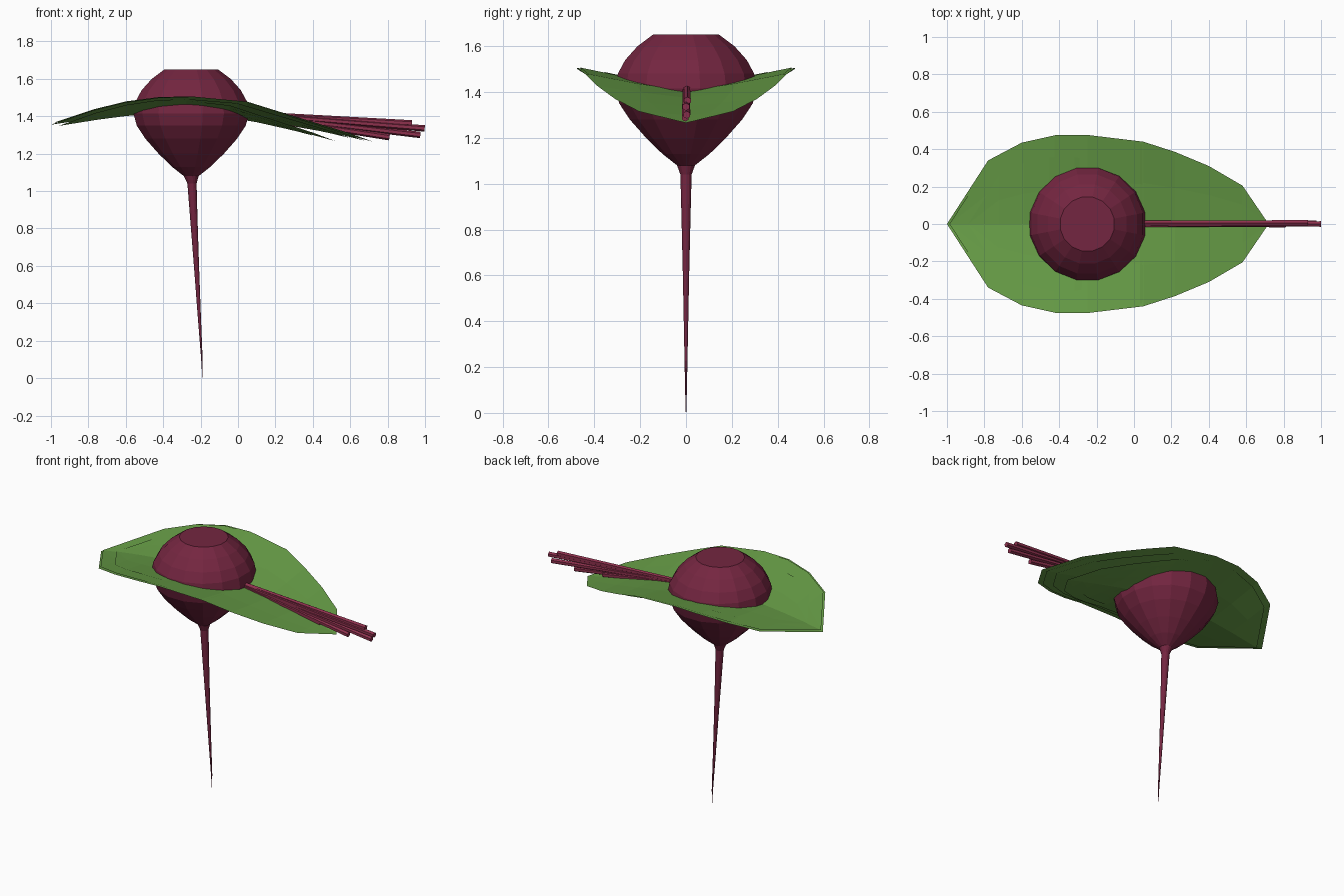
import bpy, bmesh, math
from mathutils import Vector

if "Cube" in bpy.data.objects:
    bpy.data.objects.remove(bpy.data.objects["Cube"])


def material(name, rgb):
    m = bpy.data.materials.new(name)
    m.diffuse_color = (*rgb, 1)
    m.use_nodes = True
    m.node_tree.nodes["Principled BSDF"].inputs["Base Color"].default_value = m.diffuse_color
    return m


beet_red = material("beet red", (0.175, 0.019, 0.052))
stem_red = material("stem red", (0.27, 0.03, 0.075))
leaf_green = material("leaf green", (0.135, 0.335, 0.062))


def finish(bm, name, mat):
    me = bpy.data.meshes.new(name)
    bm.to_mesh(me)
    bm.free()
    me.materials.append(mat)
    ob = bpy.data.objects.new(name, me)
    bpy.context.collection.objects.link(ob)
    return ob


# Loft rings along a list of (centre, radius) in the plane given by u, v
def loft(name, rings, sides, u, v, mat):
    bm = bmesh.new()
    loops = []
    for c, r in rings:
        loops.append([bm.verts.new(Vector(c) + r * (math.cos(a) * u + math.sin(a) * v))
                      for a in (2 * math.pi * (i + 0.5) / sides for i in range(sides))])
    for a, b in zip(loops, loops[1:]):
        for i in range(sides):
            j = (i + 1) % sides
            bm.faces.new((a[i], a[j], b[j], b[i]))
    bm.faces.new(loops[0][::-1])
    bm.faces.new(loops[-1])
    bmesh.ops.recalc_face_normals(bm, faces=bm.faces)
    return finish(bm, name, mat)


X, Y, Z = Vector((1, 0, 0)), Vector((0, 1, 0)), Vector((0, 0, 1))

# Bulb with its long bent tap root: (centre x, z, radius)
profile = [(-0.19, 0.0, 0.001), (-0.193, 0.1, 0.004), (-0.208, 0.35, 0.009),
           (-0.222, 0.6, 0.014), (-0.236, 0.85, 0.02), (-0.246, 1.04, 0.025),
           (-0.25, 1.08, 0.04), (-0.25, 1.13, 0.105), (-0.25, 1.2, 0.178),
           (-0.25, 1.28, 0.25), (-0.25, 1.35, 0.297), (-0.25, 1.415, 0.315),
           (-0.25, 1.48, 0.303), (-0.25, 1.54, 0.27), (-0.25, 1.6, 0.215),
           (-0.25, 1.65, 0.147)]
loft("bulb_and_root", [((x, 0, z), r) for x, z, r in profile], 16, X, Y, beet_red)

# Leaf stations: x, half width, midrib height, edge height
stations = [(-1.0, 0.0, 1.355, 1.355), (-0.78, 0.34, 1.388, 1.43),
            (-0.6, 0.435, 1.41, 1.475), (-0.42, 0.475, 1.418, 1.5),
            (-0.24, 0.475, 1.415, 1.505), (0.05, 0.44, 1.4, 1.478),
            (0.22, 0.385, 1.375, 1.425), (0.4, 0.31, 1.338, 1.37),
            (0.58, 0.205, 1.3, 1.315), (0.72, 0.0, 1.265, 1.265)]


# Folded, arched leaf blade; smaller copies are stacked in the larger ones
def leaf(name, s, dz, tilt):
    bm = bmesh.new()
    rows = []
    for x, w, zm, ze in stations:
        px = -0.55 + s * (x + 0.55)
        row = []
        for k in (-1, -0.5, 0, 0.5, 1):
            z = zm + (ze - zm) * (abs(k) * 0.8 + k * k * 0.2)
            z = 1.41 + s * (z - 1.41) + dz + tilt * (px + 0.2)
            row.append(bm.verts.new((px, s * w * k, z)))
        rows.append(row)
    for a, b in zip(rows, rows[1:]):
        for k in range(4):
            bm.faces.new((a[k], b[k], b[k + 1], a[k + 1]))
    bmesh.ops.remove_doubles(bm, verts=bm.verts, dist=0.0005)
    finish(bm, name, leaf_green)


for i, (s, dz, tilt) in enumerate([(1, 0, 0), (0.97, 0.004, -0.006), (0.91, -0.004, 0.01),
                                   (0.843, -0.006, -0.02), (0.75, 0.004, -0.015)]):
    leaf(f"leaf_{i + 1}", s, dz, tilt)

# Stems fanning out of the bulb: end x, end z, y offset
for i, (ex, ez, y) in enumerate([(0.93, 1.362, 0.006), (0.998, 1.335, 0.0), (0.975, 1.3, 0.003),
                                 (0.81, 1.288, -0.003), (0.6, 1.31, 0.004)]):
    a, b = Vector((-0.05, y, 1.42)), Vector((ex, y, ez))
    side = Y.cross((b - a).normalized())
    loft(f"stem_{i + 1}", [(a, 0.013), (b, 0.017)], 6, Y, side, stem_red)
